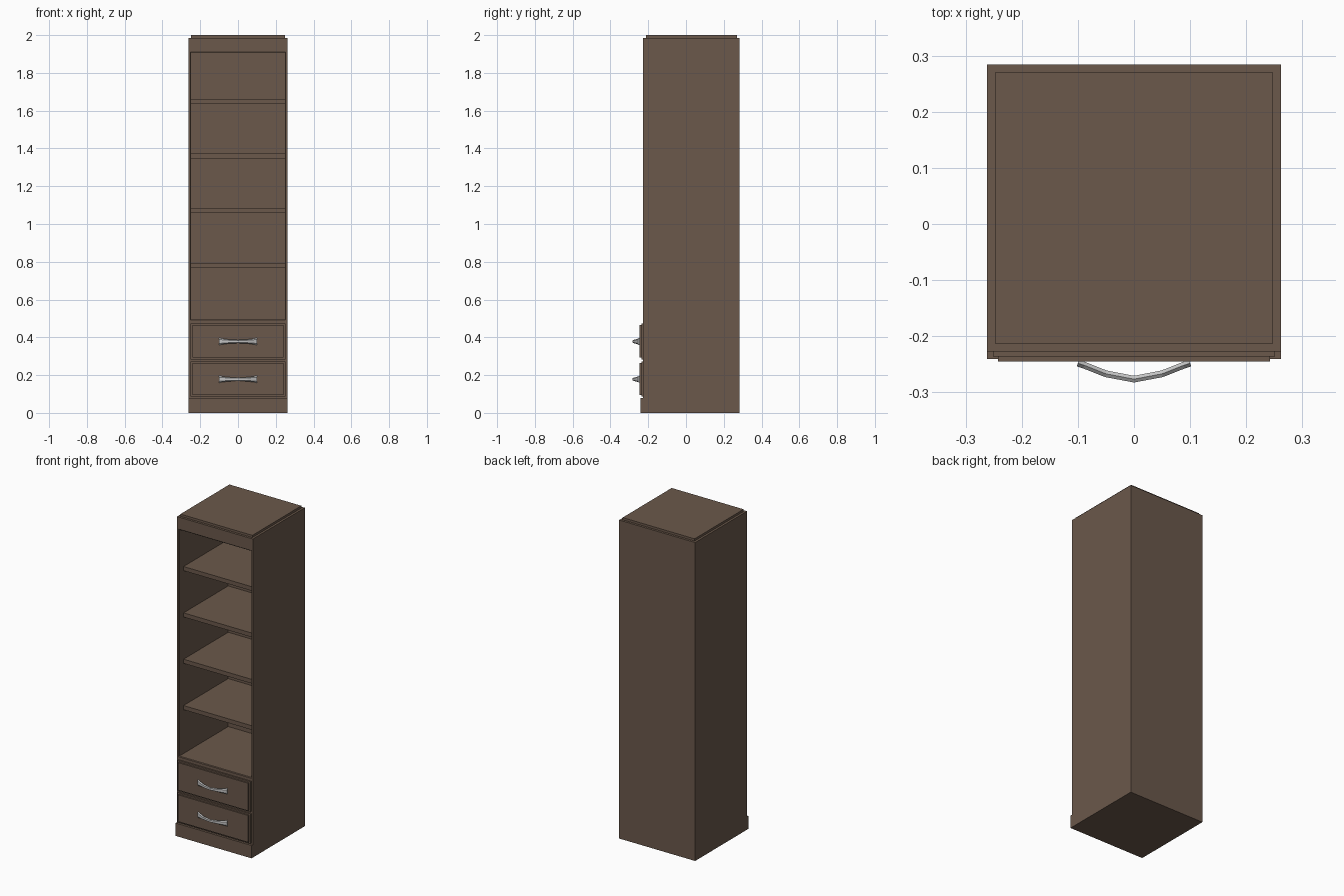
import bpy, bmesh, math
from mathutils import Vector

if "Cube" in bpy.data.objects:
    bpy.data.objects.remove(bpy.data.objects["Cube"])


def material(name, rgb):
    m = bpy.data.materials.new(name)
    m.diffuse_color = (*rgb, 1)
    m.use_nodes = True
    m.node_tree.nodes["Principled BSDF"].inputs["Base Color"].default_value = m.diffuse_color
    return m


WOOD = material("brown_wood", (0.145, 0.098, 0.070))
METAL = material("light_metal", (0.55, 0.55, 0.55))


def finish(bm, name, mat):
    bmesh.ops.recalc_face_normals(bm, faces=bm.faces)
    me = bpy.data.meshes.new(name)
    bm.to_mesh(me)
    bm.free()
    me.materials.append(mat)
    ob = bpy.data.objects.new(name, me)
    bpy.context.collection.objects.link(ob)
    return ob


def box_bm(x, y, z):
    bm = bmesh.new()
    bmesh.ops.create_cube(bm, size=1)
    for v in bm.verts:
        v.co = Vector([a + (b - a) * (c + 0.5) for (a, b), c in zip((x, y, z), v.co)])
    return bm


W, FRONT, BACK, H = 0.262, -0.227, 0.284, 2.0
IN_W, IN_BACK, FLOOR, CEIL = 0.248, 0.258, 0.495, 1.907

# carcass: one box, front face inset to the opening and pushed inwards
bm = box_bm((-W, W), (FRONT, BACK), (0, H))
top_edges = [e for e in bm.edges if all(v.co.z > H - 0.001 for v in e.verts)]
face = min(bm.faces, key=lambda f: f.calc_center_median().y)
bmesh.ops.inset_individual(bm, faces=[face], thickness=0.01)
for v in face.verts:
    v.co = Vector((math.copysign(IN_W, v.co.x), FRONT, CEIL if v.co.z > 1 else FLOOR))
rim = list(face.edges)
new = bmesh.ops.extrude_discrete_faces(bm, faces=[face])["faces"][0]
for v in new.verts:
    v.co.y = IN_BACK
rim = [e for e in bm.edges if all(abs(v.co.y - FRONT) < 1e-4 and abs(v.co.x) < IN_W + 0.001
                                  and v.co.z > 0.4 and v.co.z < 1.95 for v in e.verts)]
bmesh.ops.bevel(bm, geom=rim, offset=0.004, segments=1, affect='EDGES')
top_edges = [e for e in bm.edges if all(v.co.z > H - 0.001 for v in e.verts)]
bmesh.ops.bevel(bm, geom=top_edges, offset=0.014, segments=2, affect='EDGES')
finish(bm, "carcass", WOOD)

# four shelves set back from the front
for i in range(4):
    z = 0.768 + i * 0.289
    finish(box_bm((-IN_W, IN_W), (FRONT + 0.045, IN_BACK), (z, z + 0.026)), f"shelf_{i + 1}", WOOD)

# plinth board
finish(box_bm((-W, W), (-0.241, FRONT + 0.01), (0, 0.08)), "plinth", WOOD)


# bowed pull handle, taller at its ends
def handle(name, zc):
    bm = bmesh.new()
    path = [(-0.1, -0.248, 0.019), (-0.088, -0.252, 0.016), (-0.05, -0.267, 0.011),
            (0, -0.2765, 0.009), (0.05, -0.267, 0.011), (0.088, -0.252, 0.016), (0.1, -0.248, 0.019)]
    rings = []
    for i, (x, y, h) in enumerate(path):
        a, b = path[max(i - 1, 0)], path[min(i + 1, len(path) - 1)]
        n = Vector((a[1] - b[1], b[0] - a[0], 0)).normalized() * 0.006
        rings.append([bm.verts.new((x + s * n.x, y + s * n.y, zc + t * h))
                      for s, t in ((-1, -0.6), (-1, 0.6), (0, 1), (1, 0.6), (1, -0.6), (0, -1))])
    for r, q in zip(rings, rings[1:]):
        for k in range(6):
            bm.faces.new((r[k], r[(k + 1) % 6], q[(k + 1) % 6], q[k]))
    bm.faces.new(rings[0])
    bm.faces.new(rings[-1])
    finish(bm, name, METAL)


# drawer fronts with softened front edges, each with a handle
for label, z0, z1, zh in (("lower", 0.087, 0.272, 0.178), ("upper", 0.283, 0.473, 0.378)):
    bm = box_bm((-0.251, 0.251), (-0.245, FRONT + 0.004), (z0, z1))
    edges = [e for e in bm.edges if all(v.co.y < -0.24 for v in e.verts)]
    bmesh.ops.bevel(bm, geom=edges, offset=0.009, segments=2, affect='EDGES')
    finish(bm, label + "_drawer_front", WOOD)
    handle(label + "_drawer_handle", zh)
